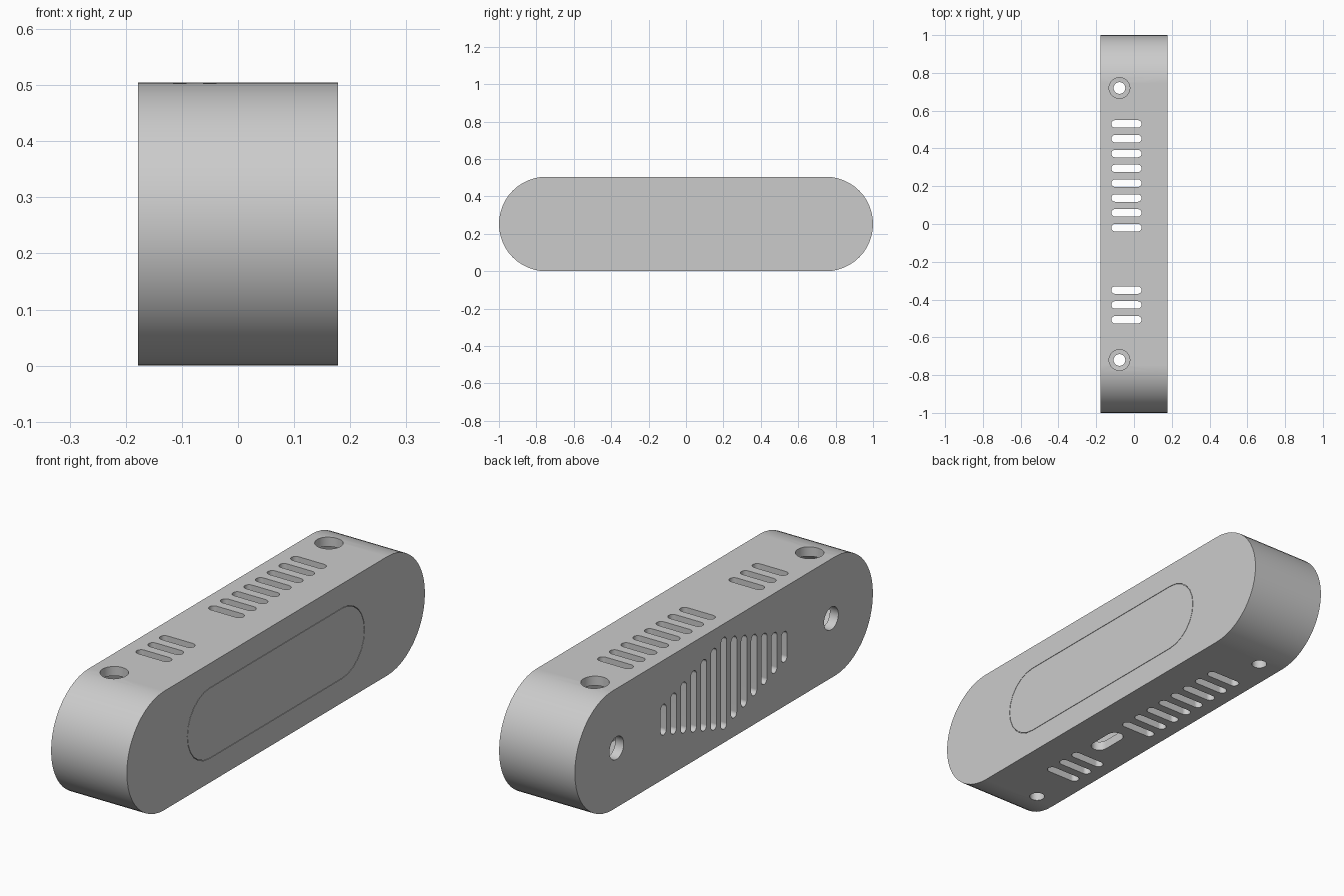
import bpy, bmesh, math
from mathutils import Matrix, Vector

if "Cube" in bpy.data.objects:
    bpy.data.objects.remove(bpy.data.objects["Cube"], do_unlink=True)

gray = bpy.data.materials.new("light gray")
gray.use_nodes = True
color = (0.6, 0.6, 0.6, 1)
gray.diffuse_color = color
gray.node_tree.nodes["Principled BSDF"].inputs["Base Color"].default_value = color

X, Y, Z = Vector((1, 0, 0)), Vector((0, 1, 0)), Vector((0, 0, 1))


def pill(bm, centre, along, depth, straight, r, lo, hi, segs=8):
    """Add a stadium prism: rounded ends lie on 'along', extruded on 'depth' from lo to hi."""
    across = depth.cross(along)
    rim = []
    for side in (1, -1):
        for i in range(segs + 1):
            a = math.pi * (i / segs - 0.5)
            rim.append(Vector(centre) + side * (along * (straight / 2 + r * math.cos(a))
                                                + across * r * math.sin(a)))
    if straight == 0:  # a full circle has coincident joints
        rim = rim[:segs] + rim[segs + 1:-1]
    bottom = [bm.verts.new(p + depth * lo) for p in rim]
    top = [bm.verts.new(p + depth * hi) for p in rim]
    bm.faces.new(bottom[::-1])
    cap = bm.faces.new(top)
    for i in range(len(rim)):
        j = (i + 1) % len(rim)
        bm.faces.new((bottom[i], bottom[j], top[j], top[i]))
    return cap


def finish(name, bm):
    bmesh.ops.recalc_face_normals(bm, faces=bm.faces[:])
    mesh = bpy.data.meshes.new(name)
    bm.to_mesh(mesh)
    bm.free()
    mesh.materials.append(gray)
    ob = bpy.data.objects.new(name, mesh)
    bpy.context.collection.objects.link(ob)
    return ob


def select(ob):
    bpy.ops.object.select_all(action="DESELECT")
    ob.select_set(True)
    bpy.context.view_layer.objects.active = ob


def cut(ob, bm):
    cutter = finish("cutter", bm)
    cutter.hide_render = True
    mod = ob.modifiers.new("cut", "BOOLEAN")
    mod.object, mod.operation, mod.solver = cutter, "DIFFERENCE", "EXACT"
    select(ob)
    bpy.ops.object.modifier_apply(modifier=mod.name)
    bpy.data.objects.remove(cutter, do_unlink=True)


def smooth(ob):
    select(ob)
    bpy.ops.object.shade_smooth_by_angle(angle=math.radians(32))
    ob.modifiers.new("flat caps", "WEIGHTED_NORMAL").keep_sharp = True


def case_half(name, outer, inner):
    """Thick pill with the edge of its outer end rounded."""
    bm = bmesh.new()
    sign = 1 if outer > inner else -1
    cap = pill(bm, (0, 0, MID), Y, X * sign, 2 - 2 * MID, MID, sign * inner, sign * outer, 24)
    bmesh.ops.bevel(bm, geom=cap.edges[:], offset=0.008, segments=3,
                    profile=0.5, affect="EDGES")
    return finish(name, bm)


MID = 0.2525      # half height of the case
HALF = 0.178      # half depth of the case
SEAM = 0.13       # where the cover meets the shell
WALL = 0.04
HOLE_X, HOLE_Y = -0.077, 0.72

# Hollow shell
shell = case_half("vented_shell", -HALF, SEAM)
bm = bmesh.new()
pill(bm, (0, 0, MID), Y, X, 2 - 2 * MID, MID - WALL, WALL - HALF, SEAM + 0.1, 24)
cut(shell, bm)

# Openings
bm = bmesh.new()
vents = [0.53 - 0.0785 * i for i in range(8)] + [-0.35 - 0.0785 * i for i in range(3)]
for y in vents:                                     # top and bottom vents
    pill(bm, (-0.04, y, 0), X, Z, 0.12, 0.02, -0.1, 0.6)
for i in range(-6, 7):                              # wall-side grille
    length = 0.39 - 0.0433 * abs(i)
    pill(bm, (0, i * 0.0675, MID), Z, X, length - 0.038, 0.019, -0.3, -0.13)
for y in (-HOLE_Y, HOLE_Y):                         # screw and button holes
    pill(bm, (HOLE_X, y, 0), X, Z, 0, 0.055, 0.4, 0.6, 16)
    pill(bm, (HOLE_X, y, 0), X, Z, 0, 0.031, -0.1, 0.1, 16)
    pill(bm, (0, y, MID), Z, X, 0, 0.048, -0.3, -0.13, 16)
pill(bm, (-0.005, -0.18, 0), Y, Z, 0.1, 0.035, -0.1, 0.1)   # cable port
cut(shell, bm)
smooth(shell)

# Cover with a flush inlay set in a shallow recess
cover = case_half("cover", HALF, SEAM)
bm = bmesh.new()
pill(bm, (0, 0, MID), Y, X, 0.89, 0.15, HALF - 0.006, HALF + 0.1, 12)
cut(cover, bm)
smooth(cover)
bm = bmesh.new()
pill(bm, (0, 0, MID), Y, X, 0.89, 0.148, HALF - 0.006, HALF, 12)
smooth(finish("cover_inlay", bm))
